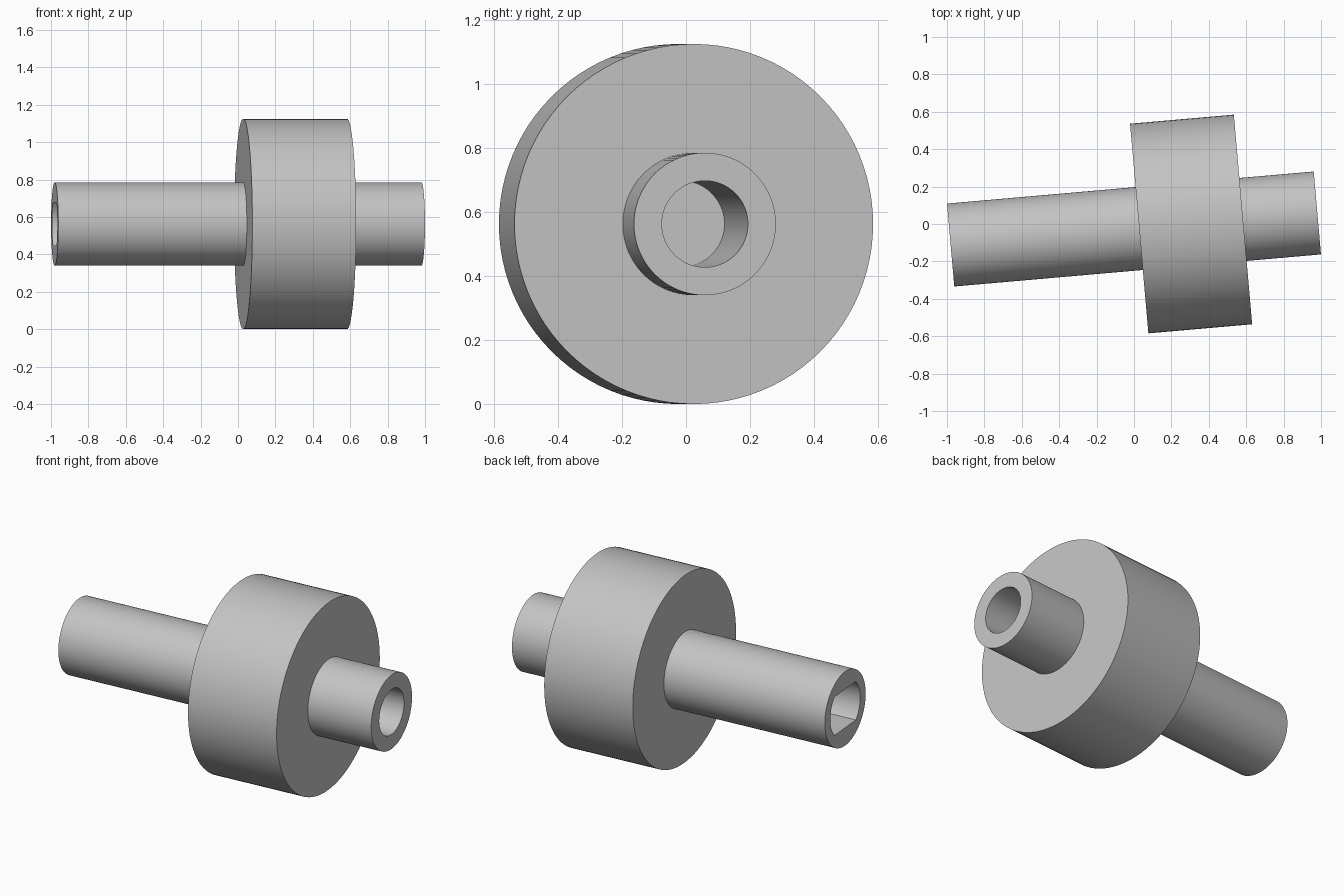
import bpy, bmesh, math

cube = bpy.data.objects.get("Cube")
if cube:
    bpy.data.objects.remove(cube, do_unlink=True)

SEGMENTS = 96
HALF_LENGTH = 0.984
SHAFT_R, FLANGE_R, BORE_R = 0.2225, 0.5625, 0.135
FLANGE_START, FLANGE_END = 0.028, 0.585
SOCKET_R, SOCKET_FLAT, SOCKET_DEPTH = 0.163, 0.1153, 0.45
BORE_DEPTH = 0.84

steel = bpy.data.materials.new("plain grey")
steel.use_nodes = True
grey = (0.55, 0.55, 0.55, 1)
steel.diffuse_color = grey
steel.node_tree.nodes["Principled BSDF"].inputs["Base Color"].default_value = grey


def ring(bm, x, radius, flat=None):
    """Circle across the axis, optionally trimmed by two flats."""
    limit = flat or radius
    verts = []
    for i in range(SEGMENTS):
        a = math.tau * i / SEGMENTS
        z = max(-limit, min(limit, radius * math.sin(a)))
        verts.append(bm.verts.new((x, radius * math.cos(a), z)))
    return verts


# Sections follow the surface from the socket floor, around the outside, to the bore floor
sections = [
    (-HALF_LENGTH + SOCKET_DEPTH, SOCKET_R, SOCKET_FLAT),
    (-HALF_LENGTH, SOCKET_R, SOCKET_FLAT),
    (-HALF_LENGTH, SHAFT_R),
    (FLANGE_START, SHAFT_R),
    (FLANGE_START, FLANGE_R),
    (FLANGE_END, FLANGE_R),
    (FLANGE_END, SHAFT_R),
    (HALF_LENGTH, SHAFT_R),
    (HALF_LENGTH, BORE_R),
    (HALF_LENGTH - BORE_DEPTH, BORE_R),
]

bm = bmesh.new()
rings = [ring(bm, *s) for s in sections]
for a, b in zip(rings, rings[1:]):
    for i in range(SEGMENTS):
        j = (i + 1) % SEGMENTS
        bm.faces.new((a[i], a[j], b[j], b[i]))
# Socket and bore floors
bm.faces.new(rings[0])
bm.faces.new(rings[-1])
bmesh.ops.recalc_face_normals(bm, faces=bm.faces)

mesh = bpy.data.meshes.new("flanged_shaft")
bm.to_mesh(mesh)
bm.free()
mesh.materials.append(steel)
shaft = bpy.data.objects.new("flanged_shaft", mesh)
bpy.context.collection.objects.link(shaft)

# The axis is turned slightly about the vertical
shaft.location = (0, -0.0267, FLANGE_R)
shaft.rotation_euler.z = math.radians(5)

bpy.ops.object.select_all(action="DESELECT")
shaft.select_set(True)
bpy.context.view_layer.objects.active = shaft
bpy.ops.object.shade_smooth_by_angle(angle=math.radians(30))
